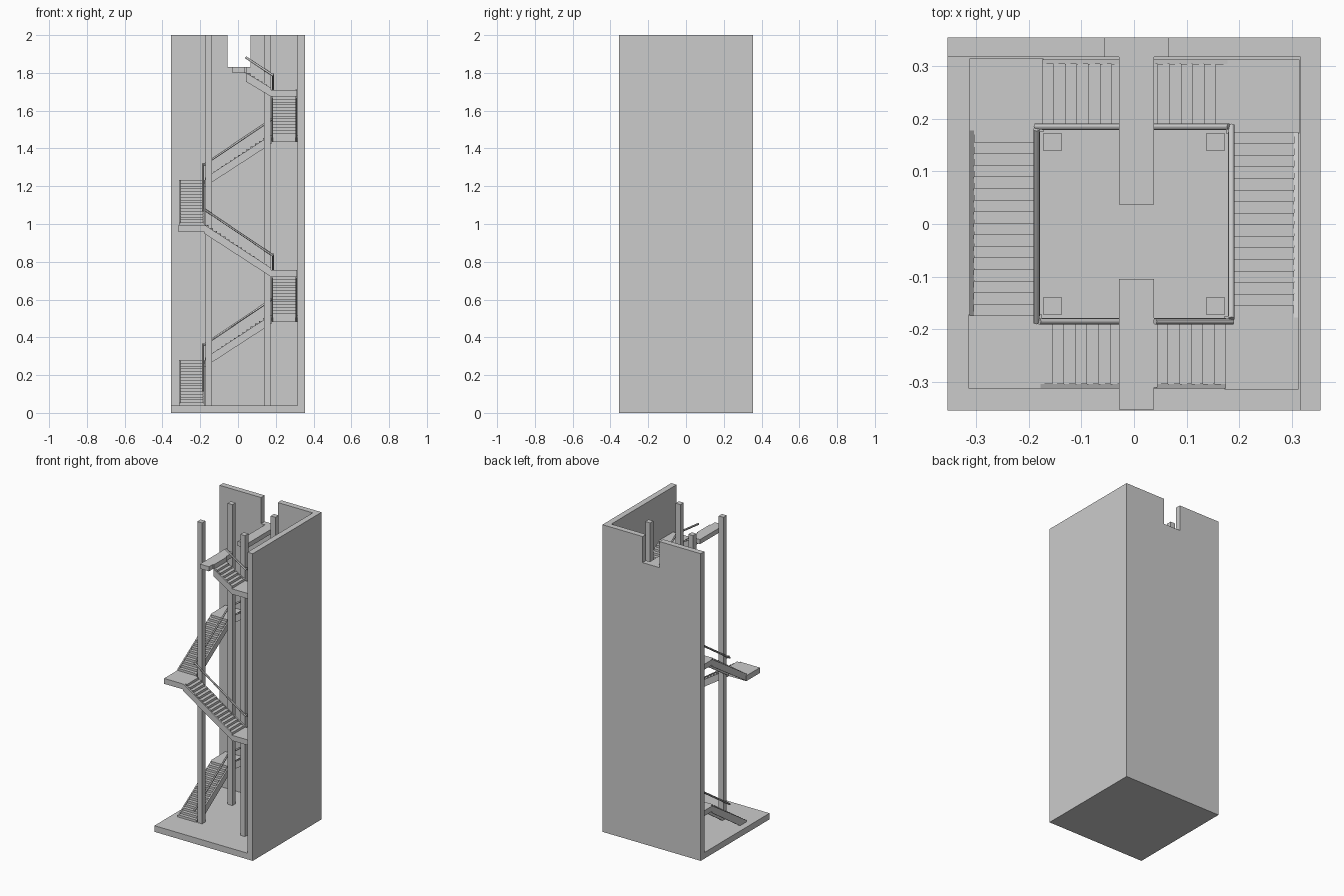
import bpy
from math import pi
from mathutils import Matrix, Vector

if "Cube" in bpy.data.objects:
    bpy.data.objects.remove(bpy.data.objects["Cube"], do_unlink=True)

concrete = bpy.data.materials.new("light_grey")
concrete.use_nodes = True
GREY = (0.6, 0.6, 0.6, 1)
concrete.diffuse_color = GREY
concrete.node_tree.nodes["Principled BSDF"].inputs["Base Color"].default_value = GREY


def make(name, verts, faces, turn=0):
    """Mesh object, turned clockwise by quarter turns about the tower axis."""
    mesh = bpy.data.meshes.new(name)
    mesh.from_pydata(verts, [], faces)
    mesh.transform(Matrix.Rotation(-turn * pi / 2, 4, "Z"))
    mesh.materials.append(concrete)
    ob = bpy.data.objects.new(name, mesh)
    bpy.context.collection.objects.link(ob)
    return ob


def prism(name, profile, x0, x1, turn=0):
    """Extrude a clockwise (y, z) profile from x0 to x1."""
    n = len(profile)
    verts = [(x, y, z) for x in (x0, x1) for y, z in profile]
    faces = [list(range(n)), list(range(2 * n - 1, n - 1, -1))]
    faces += [(i, i + n, (i + 1) % n + n, (i + 1) % n) for i in range(n)]
    return make(name, verts, faces, turn)


def box(name, x, y, z, turn=0):
    profile = [(y[0], z[0]), (y[0], z[1]), (y[1], z[1]), (y[1], z[0])]
    return prism(name, profile, x[0], x[1], turn)


def tube(name, a, b, radius, turn=0, sides=12):
    a, b = Vector(a), Vector(b)
    bpy.ops.mesh.primitive_cylinder_add(vertices=sides, radius=radius, depth=(b - a).length)
    ob = bpy.context.object
    ob.name = name
    place = Matrix.Translation((a + b) / 2) @ (b - a).to_track_quat("Z", "Y").to_matrix().to_4x4()
    ob.data.transform(Matrix.Rotation(-turn * pi / 2, 4, "Z") @ place)
    ob.data.materials.append(concrete)
    bpy.ops.object.shade_smooth_by_angle()


# Shell: floor, side wall, and rear wall with a doorway notch in its top edge
E = 0.354
box("floor", (-E, E), (-E, E), (0, 0.04))
box("right_wall", (0.316, E), (-E, 0.317), (0.04, 2))
outline = [(-E, 0.04), (E, 0.04), (E, 2), (0.065, 2), (0.065, 1.83),
           (-0.056, 1.83), (-0.056, 2), (-E, 2)]
n = len(outline)
make("back_wall",
     [(x, y, z) for y in (0.317, E) for x, z in outline],
     [list(range(n)), list(range(2 * n - 1, n - 1, -1))]
     + [(i, i + n, (i + 1) % n + n, (i + 1) % n) for i in range(n)])

# Four corner posts
for sx in (-1, 1):
    for sy in (-1, 1):
        x, y = sx * 0.155, sy * 0.156
        box("post", (x - 0.017, x + 0.017), (y - 0.017, y + 0.017), (0.04, 2))

# Bridges at the exit level
box("back_bridge", (-0.028, 0.038), (0.037, 0.317), (1.8, 1.83))
box("front_bridge", (-0.028, 0.038), (-0.352, -0.104), (1.8, 1.83))

OUT, INN, SLAB = -0.312, -0.178, 0.035
RUN, RISE, HALF = 0.022, 0.0149, 0.175


def flight(turn, z0, steps):
    """Folded steps between two stringers, with a rail on the inner side."""
    length, height = steps * RUN, steps * RISE
    y0, y1, z1 = -HALF, -HALF + length, z0 + height
    # Stepped upper line, then the same line dropped to give thin folded plates
    top = [(y0, z0)]
    for i in range(steps):
        top += [(y0 + i * RUN, z0 + (i + 1) * RISE), (y0 + (i + 1) * RUN, z0 + (i + 1) * RISE)]
    under = [(y + 0.004, z - 0.005) for y, z in reversed(top)]
    prism("steps", top + under, OUT + 0.008, INN - 0.008, turn)
    side = [(y0, z0 - SLAB), (y0, z0 + 0.012), (y1, z1 + 0.002), (y1, z1 - SLAB - 0.01)]
    if z0 < 0.1:
        side = [(y0, z0), (y0, z0 + 0.012), (y1, z1 + 0.002), (y1, z1 - SLAB - 0.01),
                (y0 + 0.065, z0)]
    for x in (OUT, INN - 0.008):
        prism("stringer", side, x, x + 0.008, turn)
    tube("handrail", (-0.185, y0 - 0.012, z0 + 0.077), (-0.185, y1 + 0.003, z1 + 0.085),
         0.006, turn)


# Climb around the four sides, with a corner landing after each full flight
level = 0.04
for k in range(7):
    flight(k % 4, level, 16)
    level += 16 * RISE
    box("landing", (OUT, -0.172), (HALF, 0.314), (level - SLAB, level), k % 4)
flight(3, level, 6)
box("top_step", (-0.31, INN), (-0.045, -0.037), (1.8, 1.83), 3)
